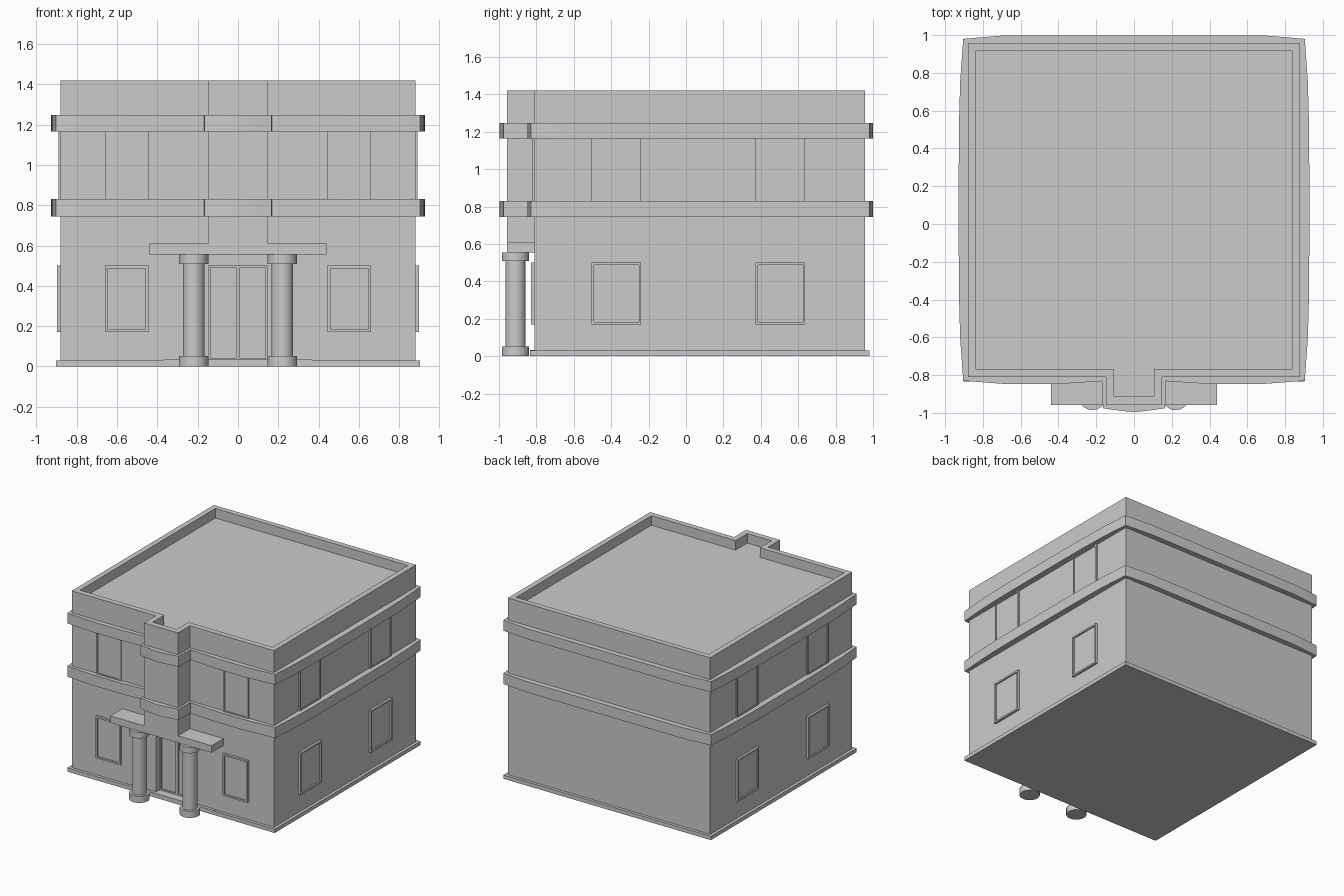
import bpy, bmesh, math

if "Cube" in bpy.data.objects:
    bpy.data.objects.remove(bpy.data.objects["Cube"])

def make(name, bm):
    bmesh.ops.recalc_face_normals(bm, faces=bm.faces)
    me = bpy.data.meshes.new(name)
    bm.to_mesh(me)
    bm.free()
    ob = bpy.data.objects.new(name, me)
    bpy.context.collection.objects.link(ob)
    return ob

def prism(name, outline, z0, z1):
    bm = bmesh.new()
    face = bm.faces.new([bm.verts.new((x, y, z0)) for x, y in outline])
    ext = bmesh.ops.extrude_face_region(bm, geom=[face], use_keep_orig=True)
    for v in ext["geom"]:
        if isinstance(v, bmesh.types.BMVert):
            v.co.z = z1
    return make(name, bm)

def box(name, x0, x1, y0, y1, z0, z1):
    return prism(name, [(x0, y0), (x1, y0), (x1, y1), (x0, y1)], z0, z1)

def activate(ob):
    bpy.ops.object.select_all(action='DESELECT')
    ob.select_set(True)
    bpy.context.view_layer.objects.active = ob

def cut(ob, cutter):
    mod = ob.modifiers.new("cut", 'BOOLEAN')
    mod.operation = 'DIFFERENCE'
    mod.solver = 'EXACT'
    mod.object = cutter
    activate(ob)
    bpy.ops.object.modifier_apply(modifier=mod.name)
    bpy.data.objects.remove(cutter)

def mirrored(half):
    """Close a right-hand half outline by mirroring it across x = 0."""
    return half + [(-x, y) for x, y in reversed(half)]

# Walls: plan with projecting bay, sunken roof, open porch and door recess
walls = prism("walls", mirrored([(0.148, -0.957), (0.148, -0.81), (0.88, -0.81), (0.88, 0.957)]), 0, 1.42)
cut(walls, prism("roof_cutter", mirrored([(0.105, -0.912), (0.105, -0.767), (0.838, -0.767), (0.838, 0.915)]), 1.345, 1.6))
cut(walls, box("porch_cutter", -0.3, 0.3, -1.1, -0.81, -0.1, 0.61))
cut(walls, box("door_cutter", -0.147, 0.147, -0.9, -0.745, 0.03, 0.5))

# Plinth and thin doorstep
box("plinth", -0.903, 0.903, -0.833, 0.98, 0, 0.03)
box("doorstep", -0.37, 0.37, -0.833, -0.79, 0.02, 0.034)

# Bowed cornices
def bow(a, b, depth, n=8):
    """Points from a to b, bulging to the right of the travel direction."""
    dx, dy = b[0] - a[0], b[1] - a[1]
    length = math.hypot(dx, dy)
    pts = []
    for i in range(n + 1):
        t = i / n
        d = depth * (1 - (2 * t - 1) ** 4)
        pts.append((a[0] + dx * t + dy / length * d, a[1] + dy * t - dx / length * d))
    return pts

half = [(0.083, -0.987), (0.165, -0.975), (0.168, -0.832), (0.42, -0.848), (0.67, -0.848)]
half += bow((0.904, -0.83), (0.904, 0.98), 0.024)
half += [(0.68, 0.999)]
cornice_plan = [(0, -0.997)] + mirrored(half)
for label, z0, z1 in (("lower_cornice", 0.745, 0.83), ("upper_cornice", 1.165, 1.247)):
    activate(prism(label, cornice_plan, z0, z1))
    bpy.ops.object.shade_smooth_by_angle(angle=math.radians(30))

# Canopy and columns
box("canopy", -0.44, 0.44, -0.957, -0.80, 0.555, 0.61)

def cylinder(name, x, y, z0, z1, r):
    n = 32
    ring = [(x + r * math.cos(2 * math.pi * i / n), y + r * math.sin(2 * math.pi * i / n)) for i in range(n)]
    activate(prism(name, ring, z0, z1))
    bpy.ops.object.shade_smooth_by_angle(angle=math.radians(30))

for side, s in (("left", -1), ("right", 1)):
    cylinder(side + "_column_base", s * 0.22, -0.912, 0, 0.052, 0.073)
    cylinder(side + "_column_shaft", s * 0.22, -0.912, 0.05, 0.51, 0.054)
    cylinder(side + "_column_capital", s * 0.22, -0.912, 0.508, 0.555, 0.073)

# Framed panels, built on the front plane then placed on a wall
def panel(name, wall, c, w, z0, z1, proud, rim=0.013):
    bm = bmesh.new()
    f = bmesh.ops.create_cube(bm, size=1)
    for v in f["verts"]:
        v.co = (v.co.x * w, -proud if v.co.y < 0 else 0.01, z0 if v.co.z < 0 else z1)
    bm.normal_update()
    front = [p for p in bm.faces if p.normal.y < -0.9]
    bmesh.ops.inset_region(bm, faces=front, thickness=rim, use_even_offset=True)
    ext = bmesh.ops.extrude_discrete_faces(bm, faces=front)
    for v in ext["faces"][0].verts:
        v.co.y += proud * 0.6
    ob = make(name, bm)
    if wall == "front":
        ob.location = (c, -0.81, 0)
    elif wall == "right":
        ob.location, ob.rotation_euler.z = (0.88, c, 0), math.pi / 2
    else:
        ob.location, ob.rotation_euler.z = (-0.88, c, 0), -math.pi / 2
    return ob

# Windows on front and both sides, two storeys
for floor, z0, z1, proud in (("ground", 0.17, 0.5, 0.018), ("upper", 0.825, 1.17, 0.011)):
    for x in (-0.553, 0.553):
        panel(floor + "_front_window", "front", x, 0.216, z0, z1, proud)
    for wall in ("left", "right"):
        for y in (-0.372, 0.505):
            panel(floor + "_" + wall + "_window", wall, y, 0.265, z0, z1, proud)

# Double door at the back of the recess
for side, s in (("left", -1), ("right", 1)):
    door = panel(side + "_door", "front", s * 0.0735, 0.145, 0.03, 0.5, 0.015, 0.01)
    door.location.y = -0.745
